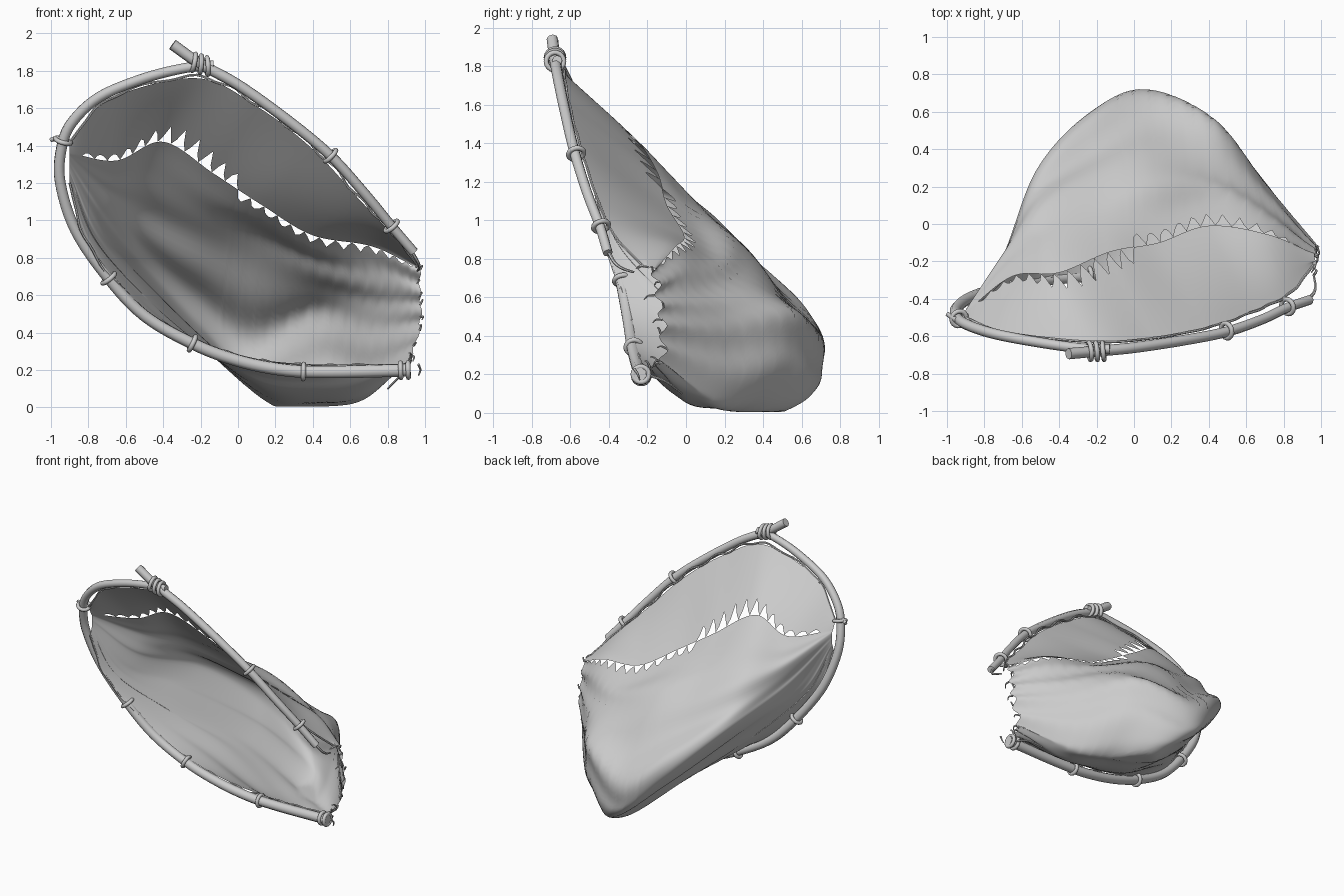
import bpy, bmesh, math, random
from mathutils import Vector

if "Cube" in bpy.data.objects:
    bpy.data.objects.remove(bpy.data.objects["Cube"])

random.seed(4)
grey = bpy.data.materials.new("plain grey")
grey.diffuse_color = (0.6, 0.6, 0.6, 1)
grey.use_nodes = True
grey.node_tree.nodes["Principled BSDF"].inputs["Base Color"].default_value = grey.diffuse_color


def spline(pts, t):
    """Catmull-Rom point at t, where t counts control points."""
    n = len(pts)
    i = max(0, min(int(t), n - 2))
    f = t - i
    p1, p2 = pts[i], pts[i + 1]
    p0 = pts[i - 1] if i > 0 else p1 * 2 - p2
    p3 = pts[i + 2] if i + 2 < n else p2 * 2 - p1
    return 0.5 * (2 * p1 + (p2 - p0) * f + (2 * p0 - 5 * p1 + 4 * p2 - p3) * f * f
                  + (3 * p1 - p0 - 3 * p2 + p3) * f ** 3)


def smooth_path(pts, steps=6):
    n = (len(pts) - 1) * steps
    return [spline(pts, i / steps) for i in range(n + 1)]


def tube(name, pts, r0, r1, sides=4):
    """Round tapered rod along a path."""
    cu = bpy.data.curves.new(name, 'CURVE')
    cu.dimensions = '3D'
    cu.bevel_depth = 1
    cu.bevel_resolution = sides - 2
    cu.use_fill_caps = True
    sp = cu.splines.new('POLY')
    sp.points.add(len(pts) - 1)
    for i, p in enumerate(pts):
        sp.points[i].co = (*p, 1)
        sp.points[i].radius = r0 + (r1 - r0) * i / (len(pts) - 1)
    cu.materials.append(grey)
    ob = bpy.data.objects.new(name, cu)
    bpy.context.collection.objects.link(ob)
    bpy.ops.object.select_all(action='DESELECT')
    ob.select_set(True)
    bpy.context.view_layer.objects.active = ob
    bpy.ops.object.convert(target='MESH')
    bpy.ops.object.shade_smooth_by_angle(angle=math.radians(50))
    return ob


def ring(name, centre, axis, major, minor):
    bpy.ops.mesh.primitive_torus_add(major_segments=18, minor_segments=8, location=centre,
                                     major_radius=major, minor_radius=minor,
                                     rotation=axis.to_track_quat('Z', 'Y').to_euler())
    ob = bpy.context.object
    ob.name = name
    ob.data.materials.append(grey)
    bpy.ops.object.shade_smooth()


def on_hoop(x, z):
    """The hoop lies in a plane leaning forward at the top."""
    y = -0.24 - 0.263 * (z - 0.2) + 0.08 * max(0, -x - 0.3)
    return Vector((x, y, z))


# Hoop: two bent branches lashed together at the top
long_pole = [on_hoop(*p) for p in [(-.13, 1.83), (-.28, 1.815), (-.5, 1.76), (-.74, 1.66), (-.89, 1.52),
             (-.945, 1.38), (-.95, 1.2), (-.87, .95), (-.7, .70), (-.5, .49), (-.24, .34),
             (0, .25), (.25, .20), (.5, .19), (.92, .20)]]
short_pole = [on_hoop(*p) for p in [(-.35, 1.94), (-.2, 1.835), (0, 1.725), (.26, 1.54), (.49, 1.35),
              (.68, 1.14), (.82, .97), (.94, .83)]]
for p, dy in zip(short_pole, (0, -.01, -.02, -.03, -.035, -.025, -.005, 0)):
    p.y += dy
long_path, short_path = smooth_path(long_pole), smooth_path(short_pole)
tube("long_bent_pole", long_path, .026, .036)
tube("short_bent_pole", short_path, .03, .026)

# Ties around the poles
ties = [(long_path, -.95, 1.43), (long_path, -.69, .69), (long_path, -.24, .35), (long_path, .35, .195),
        (long_path, .87, .20), (long_path, .91, .20), (short_path, .49, 1.35), (short_path, .82, .97)]
for path, x, z in ties:
    k = min(range(1, len(path) - 1), key=lambda i: (path[i].x - x) ** 2 + (path[i].z - z) ** 2)
    axis = (path[k + 1] - path[k - 1]).normalized()
    centre = path[k] + axis * (on_hoop(x, z) - path[k]).dot(axis)
    ring("pole_tie", centre + Vector((0, .006, 0)), axis, .041, .013)
lash = Vector((-.2, -.68, 1.835))
for k in range(3):
    ring("top_lashing", lash + Vector((.036 * (k - 1), 0, -.01 * (k - 1))),
         Vector((1, .1, -.2 + .12 * k)), .046, .013)
tube("left_tie_knot", [Vector((-.93, -.53, 1.43)), Vector((-.97, -.5, 1.44)), Vector((-1, -.48, 1.43))], .016, .012)

# Cloth control rows, each running left to right
rows = {}
rows["top_rim"] = [(-.9, -.5, 1.42), (-.68, -.58, 1.65), (-.22, -.63, 1.76), (.1, -.61, 1.61),
                   (.4, -.55, 1.38), (.65, -.46, 1.11), (.83, -.37, .92), (.96, -.22, .76)]
rows["tear"] = [(-.9, -.47, 1.36), (-.65, -.28, 1.32), (-.4, -.26, 1.42), (-.13, -.15, 1.25),
                (.13, -.1, 1.08), (.4, -.01, .92), (.72, -.06, .86), (.97, -.17, .74)]
rows["upper_back"] = [(-.9, -.46, 1.34), (-.7, -.17, 1.15), (-.5, .07, 1.06), (-.2, .22, .93),
                      (.1, .31, .84), (.44, .25, .73), (.75, .06, .66), (.975, -.14, .6)]
rows["deep_back"] = [(-.9, -.46, 1.3), (-.71, -.2, 1.0), (-.52, .28, .78), (-.24, .59, .52),
                     (.06, .72, .3), (.43, .56, .46), (.7, .22, .42), (.975, -.12, .45)]
rows["under"] = [(-.9, -.46, 1.26), (-.75, -.33, .92), (-.5, 0, .65), (-.15, .4, .31),
                 (.2, .54, .03), (.46, .38, .05), (.69, .18, .08), (.93, -.12, .28)]
rows["low_rim"] = [(-.9, -.48, 1.2), (-.8, -.42, .88), (-.52, -.3, .54), (-.22, -.26, .36),
                   (.1, -.23, .26), (.4, -.22, .23), (.65, -.22, .23), (.9, -.2, .22)]
rows = {k: [Vector(p) for p in r] for k, r in rows.items()}
sag = [(a + b) / 2 - Vector((0, 0, s)) for s, a, b in
       zip((0, 0, .01, .02, .07, .10, .08, 0), rows["under"], rows["low_rim"])]
order = [rows["top_rim"], rows["tear"], rows["upper_back"], rows["deep_back"],
         rows["under"], sag, rows["low_rim"]]


def cloth_point(u, v):
    """Point on the bag: u from 0 left to 1 right, v from 0 top rim to 6 low rim."""
    p = spline([spline(r, u * 7) for r in order], v)
    body = math.sin(math.pi * u) * max(0, math.sin(math.pi * (v - 1) / 5)) if v > 1 else 0
    fold = .02 * body * math.sin(6.5 * v + 4 * u) + .01 * body * math.sin(11 * v - 7 * u)
    pucker = .022 * u ** 7 * math.sin(9 * v) * min(1, v, 6 - v)
    p += Vector((-.3 * pucker, fold + pucker, .5 * fold))
    p.z = max(p.z, .004)
    return p


COLS, GAP = 104, .26


def tooth(c):
    return (0, .5, 1, .5)[c % 4] * (.75 + .25 * math.sin(c * 1.7)) * GAP if 3 < c < COLS - 2 else 0


def cloth(name, steps, v0, v1):
    """Sheet of cloth whose start and end rows may be jagged."""
    bm = bmesh.new()
    grid = []
    for c in range(COLS + 1):
        a, b = v0(c), v1(c)
        grid.append([bm.verts.new(cloth_point(c / COLS, a + (b - a) * k / steps)) for k in range(steps + 1)])
    for c in range(COLS):
        for k in range(steps):
            bm.faces.new((grid[c][k], grid[c + 1][k], grid[c + 1][k + 1], grid[c][k + 1])).smooth = True
    me = bpy.data.meshes.new(name)
    bm.to_mesh(me)
    bm.free()
    me.materials.append(grey)
    bpy.context.collection.objects.link(bpy.data.objects.new(name, me))


# Upper panel and lower bag, with the row of torn triangles between them
split = COLS * .5
cloth("upper_cloth", 10, lambda c: 0, lambda c: 1 - (tooth(c) if c < split else 0))
cloth("lower_bag", 60, lambda c: 1 + (tooth(c) if c >= split else 0), lambda c: 6)

# Hem cords weaving along the cloth rims
for name, v in (("top_hem_cord", 0), ("low_hem_cord", 6)):
    path = []
    for i in range(81):
        p = cloth_point(i / 80, v)
        out = Vector((p.x, 0, p.z - 1)).normalized()
        path.append(p + out * .012 * (1 + math.sin(i * .9)) * math.sin(math.pi * i / 80))
    tube(name, path, .007, .007, 3)

# Frayed threads at the open right edge
for k in range(14):
    p = cloth_point(1, .2 + 5.6 * k / 13)
    d = Vector((random.uniform(-.02, .012), random.uniform(-.06, .0), random.uniform(-.04, .04)))
    tube("frayed_thread", smooth_path([p, p + d * .6 + Vector((.008, 0, .01)), p + d]), .007, .003, 3)
tube("loose_cord", smooth_path([Vector(p) for p in
     [(.9, -.24, .2), (.88, -.18, .19), (.86, -.1, .16), (.8, -.02, .1)]]), .009, .005, 3)
tube("cord_scrap", smooth_path([Vector(p) for p in
     [(.965, -.27, .23), (.975, -.25, .2), (.965, -.24, .17)]]), .008, .004, 3)
tube("pole_end_cord", smooth_path([Vector(p) for p in
     [(.93, -.4, .83), (.96, -.37, .78), (.97, -.33, .75), (.96, -.27, .73)]]), .01, .006, 3)
